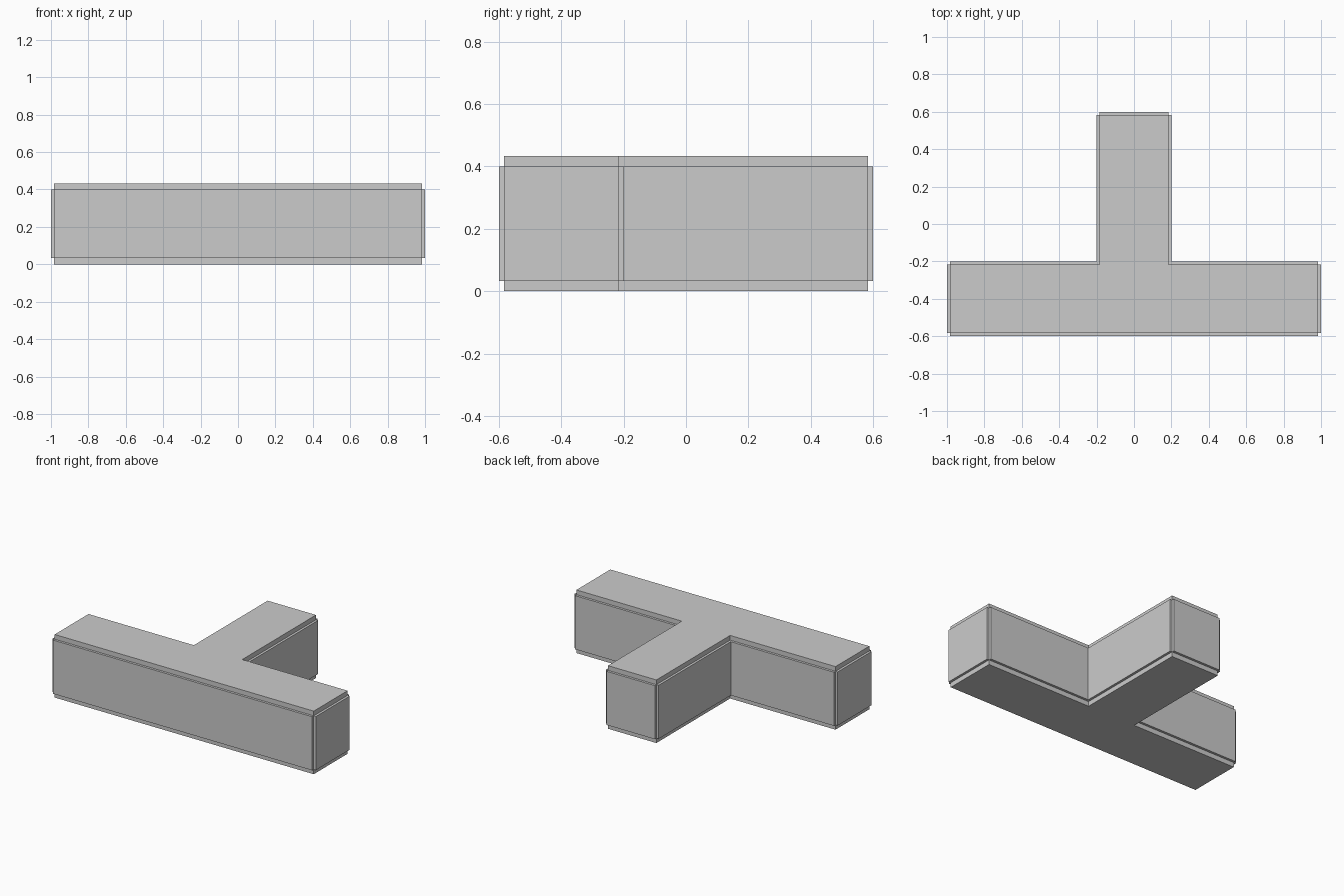
import bpy, bmesh
from mathutils import Vector

if "Cube" in bpy.data.objects:
    bpy.data.objects.remove(bpy.data.objects["Cube"])

D = 0.0165                      # how far the wall panels stand out
X, Y, S, Y0 = 1 - D, 0.6 - D, 0.2 - D, -0.2 - D
LEVELS = (0.0, 0.0325, 0.4005, 0.433)

# T-shaped core outline, counter-clockwise; two inner corners
outline = [Vector(p) for p in ((-X, -Y), (X, -Y), (X, Y0), (S, Y0),
                               (S, Y), (-S, Y), (-S, Y0), (-X, Y0))]
INNER = {3, 6}

bm = bmesh.new()


def face(*pts):
    return bm.faces.new([bm.verts.new((p.x, p.y, z)) for p, z in pts])


def wall(a, b, z0, z1):
    face((a, z0), (b, z0), (b, z1), (a, z1))


# Flat top and bottom
face(*[(p, LEVELS[3]) for p in outline])
face(*[(p, LEVELS[0]) for p in reversed(outline)])

# Each side: recessed band, raised panel with ledges, recessed band
z0, z1, z2, z3 = LEVELS
for i, a in enumerate(outline):
    j = (i + 1) % len(outline)
    b = outline[j]
    t = (b - a).normalized()
    n = Vector((t.y, -t.x))
    oa = a + n * D + (t * D if i in INNER else t * 0)
    ob = b + n * D - (t * D if j in INNER else t * 0)
    wall(a, b, z0, z1)
    wall(a, b, z2, z3)
    wall(oa, ob, z1, z2)
    face((a, z1), (b, z1), (ob, z1), (oa, z1))
    face((a, z2), (oa, z2), (ob, z2), (b, z2))
    # Panel ends, only at outer corners
    if i not in INNER:
        wall(a, oa, z1, z2)
    if j not in INNER:
        wall(ob, b, z1, z2)

bmesh.ops.remove_doubles(bm, verts=bm.verts[:], dist=0.0005)
bmesh.ops.recalc_face_normals(bm, faces=bm.faces[:])
mesh = bpy.data.meshes.new("t_block")
bm.to_mesh(mesh)
bm.free()
bpy.context.collection.objects.link(bpy.data.objects.new("t_block", mesh))
